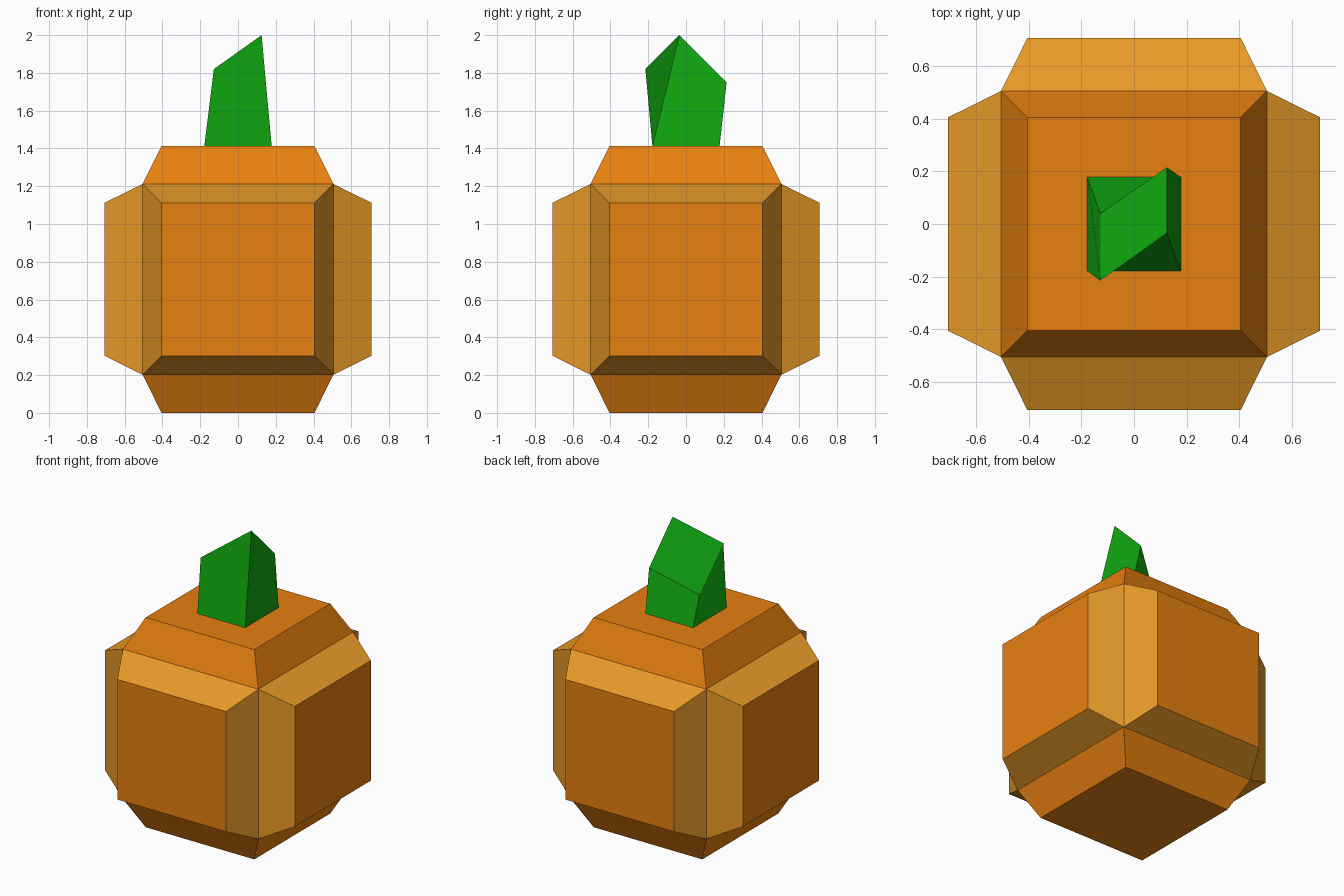
import bpy
import bmesh
from mathutils import Matrix

if "Cube" in bpy.data.objects:
    bpy.data.objects.remove(bpy.data.objects["Cube"], do_unlink=True)

CORE = 0.505      # half width of the inner cube
RISE = 0.202      # height of each raised panel
INSET = 0.1       # bevel width of each panel
CENTRE = CORE + RISE


def make_material(name, rgb):
    mat = bpy.data.materials.new(name)
    mat.use_nodes = True
    mat.diffuse_color = (*rgb, 1)
    mat.node_tree.nodes["Principled BSDF"].inputs["Base Color"].default_value = (*rgb, 1)
    return mat


def make_object(name, bm, materials):
    bmesh.ops.recalc_face_normals(bm, faces=bm.faces)
    mesh = bpy.data.meshes.new(name)
    bm.to_mesh(mesh)
    bm.free()
    for mat in materials:
        mesh.materials.append(mat)
    obj = bpy.data.objects.new(name, mesh)
    bpy.context.collection.objects.link(obj)
    return obj


orange = make_material("pumpkin orange", (0.8, 0.215, 0.005))
amber = make_material("light amber", (0.8, 0.32, 0.021))
green = make_material("stem green", (0.005, 0.385, 0.005))

# Pumpkin body: a cube with a tapered panel raised from every face
bm = bmesh.new()
bmesh.ops.create_cube(bm, size=2 * CORE)
bm.normal_update()
ring = bmesh.ops.inset_individual(
    bm, faces=bm.faces[:], thickness=INSET, depth=RISE, use_even_offset=True)["faces"]
# Side panels have amber slopes; the top and bottom stay orange
for face in ring:
    if abs(face.calc_center_median().z) < CORE:
        face.material_index = 1
bmesh.ops.translate(bm, verts=bm.verts, vec=(0, 0, CENTRE))
make_object("pumpkin_body", bm, [orange, amber])

# Stem: square base leading to a slanted, sheared cut
bm = bmesh.new()
base_z = 2 * CENTRE
half = 0.178
base = [bm.verts.new((x * half, y * half, base_z))
        for x, y in ((-1, -1), (1, -1), (1, 1), (-1, 1))]
tip = [bm.verts.new(p) for p in (
    (-0.128, -0.215, 1.82), (0.125, -0.035, 2.0),
    (0.125, 0.215, 1.75), (-0.128, 0.04, 1.57))]
bm.faces.new(base[::-1])
bm.faces.new(tip)
for i in range(4):
    j = (i + 1) % 4
    bm.faces.new((base[i], base[j], tip[j], tip[i]))
make_object("stem", bm, [green])
